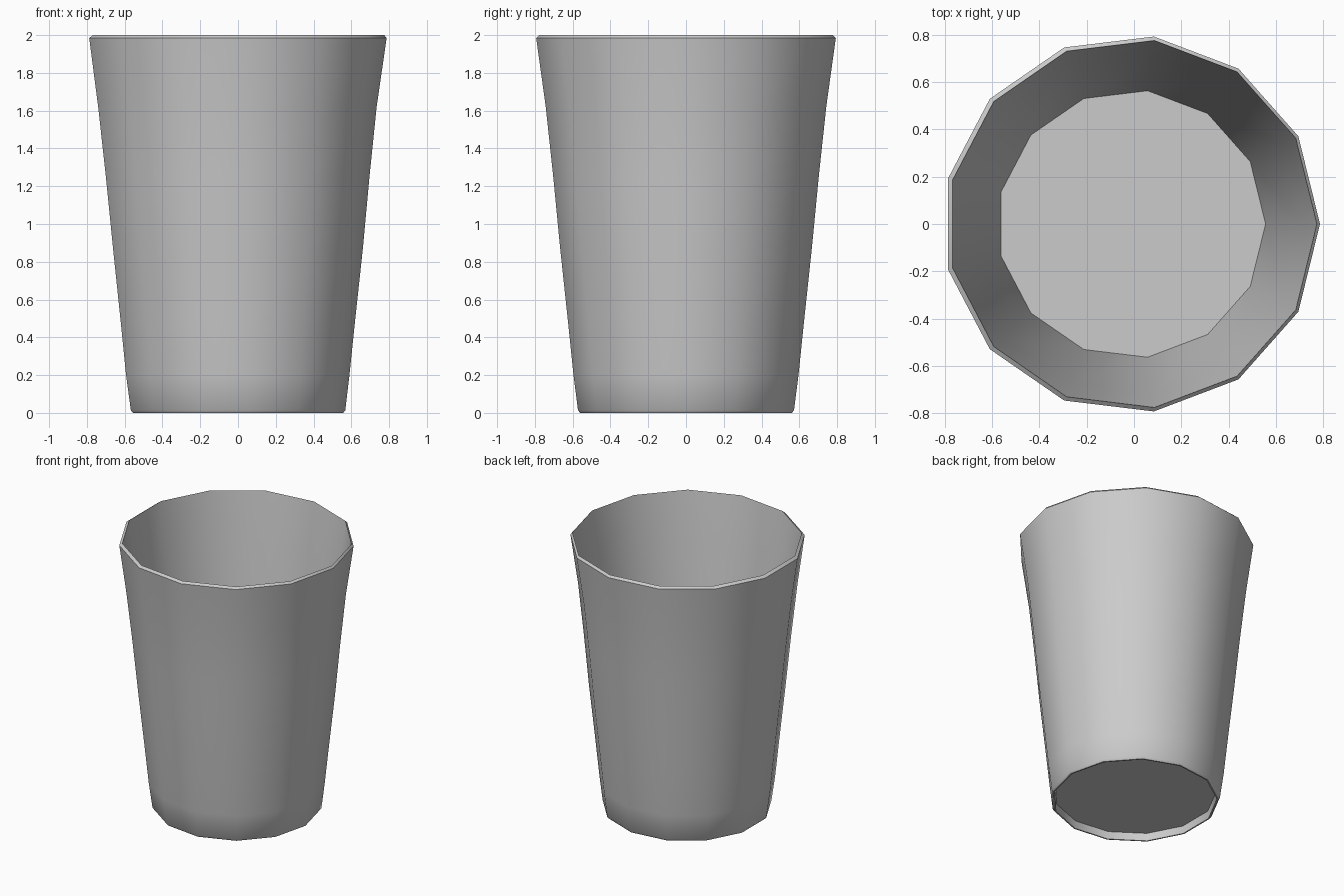
import bpy, bmesh, math

SIDES = 13

cube = bpy.data.objects.get("Cube")
if cube:
    bpy.data.objects.remove(cube, do_unlink=True)

grey = bpy.data.materials.new("plain grey")
grey.use_nodes = True
grey.diffuse_color = (0.6, 0.6, 0.6, 1)
grey.node_tree.nodes["Principled BSDF"].inputs["Base Color"].default_value = (0.6, 0.6, 0.6, 1)

# Wall section as (radius, height, x shift): recessed underside, foot,
# tapered outside, chamfered rim, inside, floor
section = [
    (0.55, 0.055, -0.008), (0.555, 0.0, -0.008), (0.565, 0.0, -0.008), (0.576, 0.014, -0.008),
    (0.6, 0.2, -0.01), (0.629, 0.48, -0.01), (0.671, 0.87, -0.01), (0.708, 1.25, -0.012),
    (0.748, 1.62, -0.014), (0.799, 1.985, -0.012),
    (0.782, 2.0, -0.008), (0.729, 1.6, -0.012), (0.568, 0.09, -0.011),
]


def ring(bm, radius, z, shift):
    step = math.tau / SIDES
    return [bm.verts.new((radius * math.cos(i * step) + shift, radius * math.sin(i * step), z))
            for i in range(SIDES)]


# Cup: join the rings and close the underside and the floor
bm = bmesh.new()
rings = [ring(bm, *point) for point in section]
for low, high in zip(rings, rings[1:]):
    for i in range(SIDES):
        j = (i + 1) % SIDES
        bm.faces.new((low[i], low[j], high[j], high[i]))
bm.faces.new(rings[0][::-1])
bm.faces.new(rings[-1])
bmesh.ops.recalc_face_normals(bm, faces=bm.faces)

mesh = bpy.data.meshes.new("cup")
bm.to_mesh(mesh)
bm.free()
mesh.materials.append(grey)
cup = bpy.data.objects.new("cup", mesh)
bpy.context.collection.objects.link(cup)

# Smooth sides with sharp rim and foot
bpy.ops.object.select_all(action='DESELECT')
cup.select_set(True)
bpy.context.view_layer.objects.active = cup
bpy.ops.object.shade_smooth_by_angle(angle=math.radians(32))
